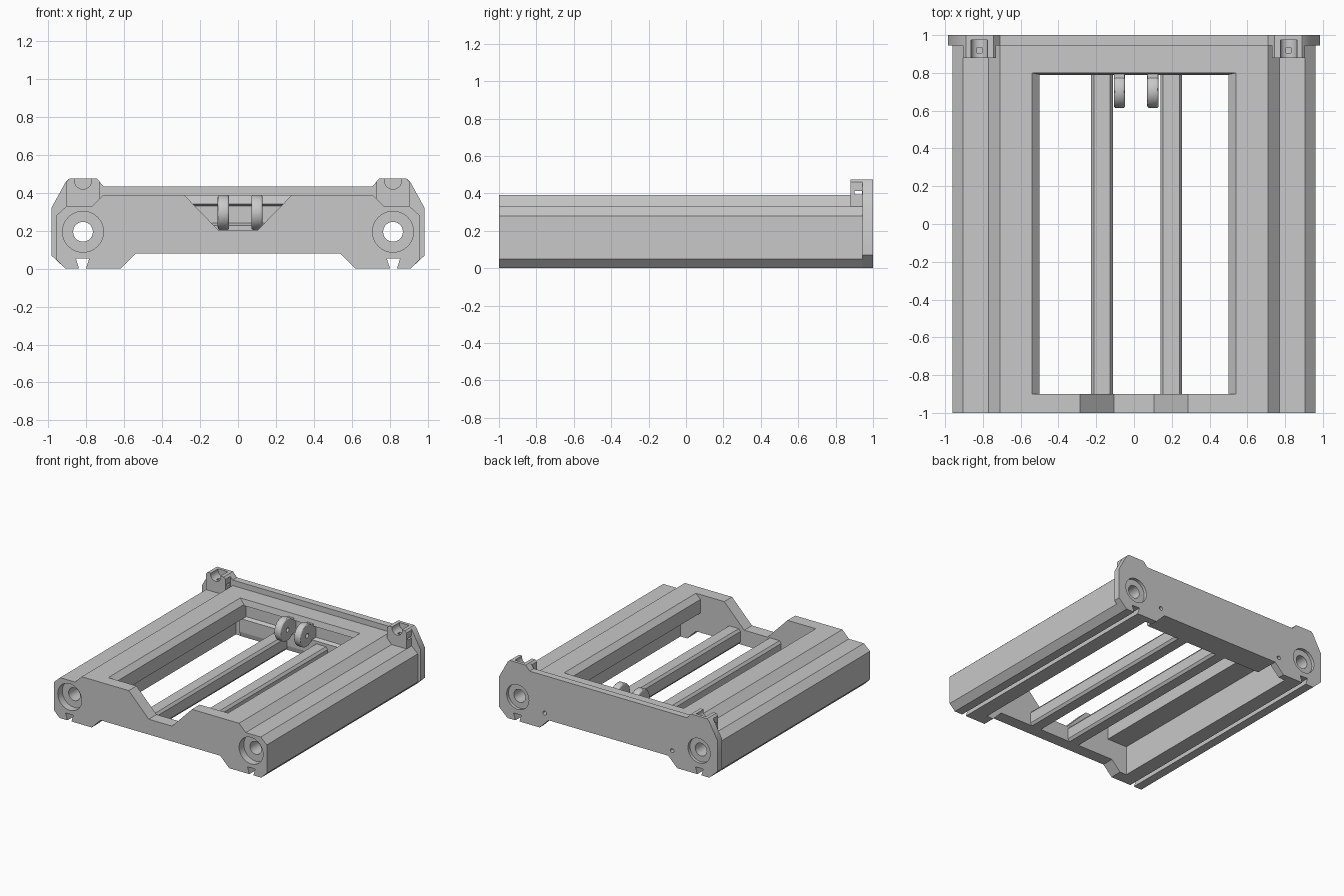
import bpy, bmesh, math
from mathutils import Matrix

if "Cube" in bpy.data.objects:
    bpy.data.objects.remove(bpy.data.objects["Cube"], do_unlink=True)

grey = bpy.data.materials.new("plain grey")
grey.use_nodes = True
grey.diffuse_color = (0.58, 0.58, 0.58, 1)
grey.node_tree.nodes["Principled BSDF"].inputs["Base Color"].default_value = (0.58, 0.58, 0.58, 1)


def finish(name, bm):
    bmesh.ops.recalc_face_normals(bm, faces=bm.faces)
    me = bpy.data.meshes.new(name)
    bm.to_mesh(me)
    bm.free()
    me.materials.append(grey)
    ob = bpy.data.objects.new(name, me)
    bpy.context.scene.collection.objects.link(ob)
    return ob


def extrude(name, pts, a, b, axis="y"):
    """Prism from a profile: (x, z) points along y, or (y, z) points along x."""
    bm = bmesh.new()
    place = (lambda p: (p[0], a, p[1])) if axis == "y" else (lambda p: (a, p[0], p[1]))
    face = bm.faces.new([bm.verts.new(place(p)) for p in pts])
    out = bmesh.ops.extrude_face_region(bm, geom=[face])
    move = (0, b - a, 0) if axis == "y" else (b - a, 0, 0)
    bmesh.ops.translate(bm, vec=move, verts=[v for v in out["geom"] if isinstance(v, bmesh.types.BMVert)])
    return finish(name, bm)


def box(name, x0, x1, y0, y1, z0, z1):
    return extrude(name, [(x0, z0), (x1, z0), (x1, z1), (x0, z1)], y0, y1)


def rod(x, z, r, y0, y1):
    bm = bmesh.new()
    bmesh.ops.create_cone(bm, cap_ends=True, segments=40, radius1=r, radius2=r, depth=y1 - y0,
                          matrix=Matrix.Translation((x, (y0 + y1) / 2, z)) @ Matrix.Rotation(math.pi / 2, 4, "X"))
    return finish("cutter", bm)


def cut(ob, cutters):
    for c in cutters:
        c.hide_render = True
        m = ob.modifiers.new("cut", "BOOLEAN")
        m.operation, m.solver, m.object = "DIFFERENCE", "EXACT", c
    bpy.context.view_layer.update()
    me = bpy.data.meshes.new_from_object(ob.evaluated_get(bpy.context.evaluated_depsgraph_get()))
    ob.modifiers.clear()
    ob.data = me
    for c in cutters:
        bpy.data.objects.remove(c, do_unlink=True)
    bpy.ops.object.select_all(action="DESELECT")
    ob.select_set(True)
    bpy.context.view_layer.objects.active = ob
    bpy.ops.object.shade_smooth_by_angle(angle=math.radians(30))


def flip(pts):
    return [(-x, z) for x, z in reversed(pts)]


def circle(cy, cz, r, n):
    return [(cy + r * math.cos(t * math.tau / n), cz + r * math.sin(t * math.tau / n)) for t in range(n)]


HX, HZ = 0.818, 0.195                      # bore centre
slot = [(0.803, 0), (0.785, 0.055), (0.856, 0.055), (0.838, 0), (0.91, 0)]
outer = [(0.96, 0.05), (0.96, 0.28), (0.905, 0.33), (0.77, 0.33), (0.71, 0.39)]

# Front plate with the sloped notch
half = [(0.54, 0.08), (0.62, 0)] + slot + outer + [(0.285, 0.39), (0.105, 0.205)]
front = extrude("front_plate", half + flip(half), -1, -0.9)
cut(front, [rod(s * HX, HZ, r, -1.1, e) for s in (-1, 1) for r, e in ((0.108, -0.94), (0.052, -0.8))])

# Back end plate, taller and wider than the rails
half = [(0.54, 0.08), (0.62, 0)] + slot + [(0.985, 0.07), (0.985, 0.32), (0.908, 0.46), (0.89, 0.475),
                                           (0.745, 0.475), (0.71, 0.435)]
back = extrude("back_plate", half + flip(half), 0.945, 1)
tools = []
for s in (-1, 1):
    tools += [rod(s * HX, HZ, 0.052, 0.9, 1.1), rod(s * HX, HZ, 0.1, 0.975, 1.1),
              rod(s * 0.575, 0.13, 0.016, 0.9, 1.1), rod(s * HX, 0.465, 0.045, 0.9, 0.975)]
cut(back, tools)

# Side rails, a narrow foot below an overhanging inner lip, and the corner brackets
inner = [(0.54, 0.39), (0.50, 0.35), (0.50, 0.24), (0.68, 0.24)]
for s, side in ((1, "left"), (-1, "right")):
    prof = [(0.68, 0)] + slot + outer + inner
    rail = extrude(side + "_rail", prof if s > 0 else flip(prof), -0.9, 0.945)
    cut(rail, [rod(s * HX, HZ, 0.052, -1, 1)])
    prof = [(0.73, 0.33), (0.905, 0.33), (0.905, 0.46), (0.89, 0.475), (0.745, 0.475), (0.73, 0.46)]
    bracket = extrude(side + "_bracket", prof if s > 0 else flip(prof), 0.88, 0.945)
    cut(bracket, [rod(s * HX, 0.465, 0.045, 0.8, 1),
                  box("cutter", s * HX - 0.2, s * HX + 0.2, 0.9, 0.94, 0.395, 0.412),
                  box("cutter", s * HX - 0.012, s * HX + 0.012, 0.905, 0.935, 0.4, 0.5)])

# Back cross member with a grooved inner face
extrude("back_cross_member", [(0.945, 0.08), (0.945, 0.39), (0.8, 0.39), (0.79, 0.342), (0.82, 0.33),
                              (0.82, 0.24), (0.79, 0.228), (0.79, 0.12), (0.8, 0.08)], -0.54, 0.54, "x")

# Two long bars across the opening
for name, x in (("left_bar", 0.197), ("right_bar", -0.17)):
    extrude(name, [(x - 0.043, 0.08), (x + 0.043, 0.08), (x + 0.058, 0.1), (x + 0.058, 0.185),
                   (x + 0.043, 0.205), (x - 0.043, 0.205), (x - 0.058, 0.185), (x - 0.058, 0.1)], -0.9, 0.8)

# Round hinge lugs with softened rims, a pin hole and a short arm
for name, x in (("left_lug", 0.1), ("right_lug", -0.077)):
    lug = extrude(name, circle(0.706, 0.297, 0.092, 48), x - 0.03, x + 0.03, "x")
    rim = lug.modifiers.new("rim", "BEVEL")
    rim.width, rim.segments, rim.angle_limit = 0.012, 3, math.radians(40)
    cut(lug, [extrude("cutter", circle(0.706, 0.297, 0.018, 16), x - 0.1, x + 0.1, "x")])
    box(name + "_arm", x - 0.028, x + 0.028, 0.77, 0.83, 0.24, 0.36)
